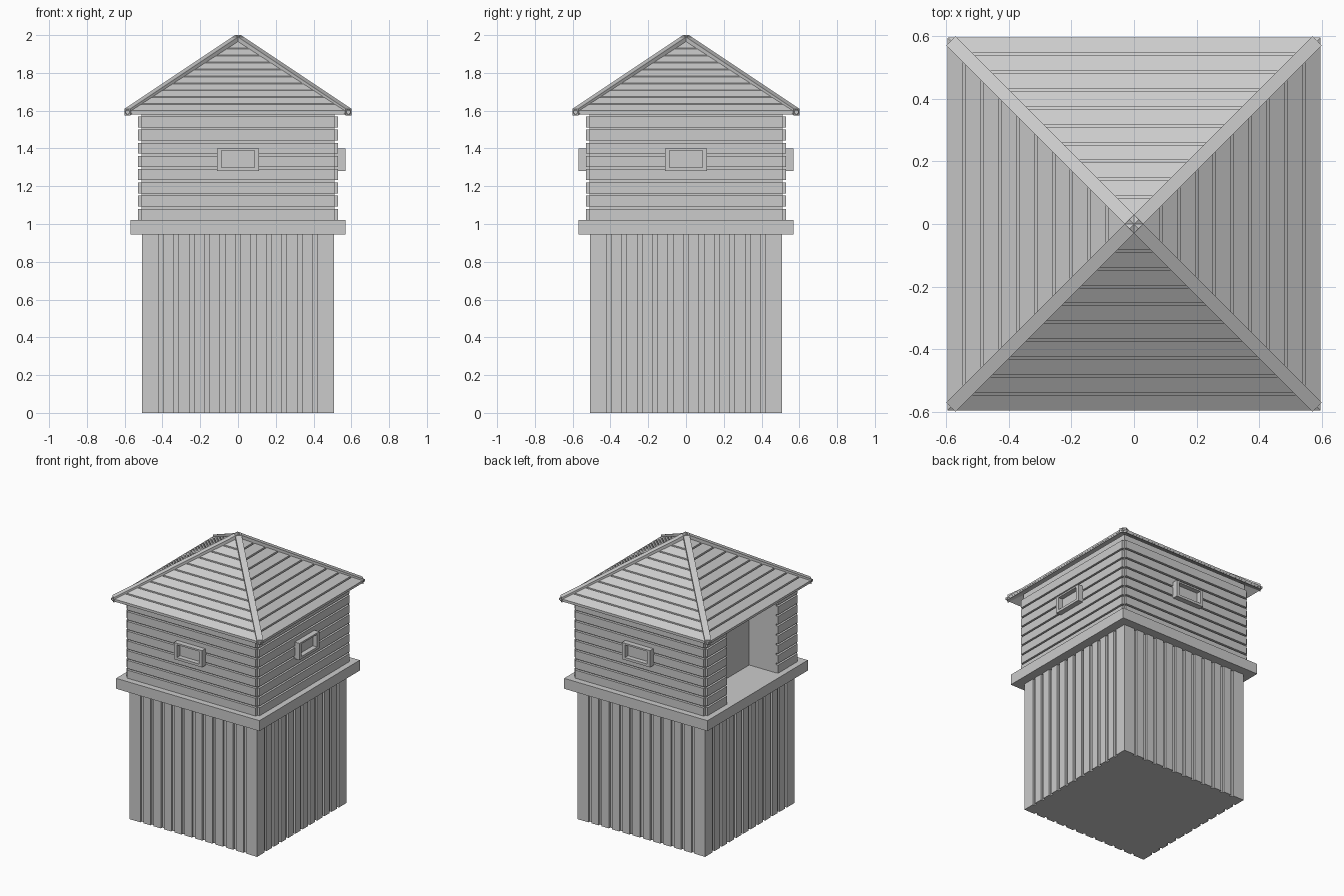
import bpy, bmesh
from math import pi, sqrt
from mathutils import Matrix, Vector

if "Cube" in bpy.data.objects:
    bpy.data.objects.remove(bpy.data.objects["Cube"])


def finish(name, solids, turns=(0,)):
    """One object from eight-cornered solids, repeated at each turn about z."""
    bm = bmesh.new()
    for a in turns:
        rot = Matrix.Rotation(a, 3, 'Z')
        for pts in solids:
            v = [bm.verts.new(rot @ Vector(p)) for p in pts]
            for f in ((3, 2, 1, 0), (4, 5, 6, 7), (0, 1, 5, 4),
                      (1, 2, 6, 5), (2, 3, 7, 6), (3, 0, 4, 7)):
                bm.faces.new([v[i] for i in f])
    bmesh.ops.recalc_face_normals(bm, faces=bm.faces)
    me = bpy.data.meshes.new(name)
    bm.to_mesh(me)
    bm.free()
    ob = bpy.data.objects.new(name, me)
    bpy.context.collection.objects.link(ob)
    return ob


def slab(top, drop):
    """Top quad thickened straight down."""
    return [(x, y, z - drop) for x, y, z in top] + list(top)


def box(x0, x1, y0, y1, z0, z1):
    return slab([(x0, y0, z1), (x1, y0, z1), (x1, y1, z1), (x0, y1, z1)], z1 - z0)


QUARTERS = [k * pi / 2 for k in range(4)]   # front, right, back, left
THREE, LEFT = QUARTERS[:3], QUARTERS[3:]

# Lower storey: core, corner posts and vertical boards
PITCH, GAP, R, CORE = 0.082, 0.024, 0.507, 0.492
finish("base_core", [box(-CORE, CORE, -CORE, CORE, 0, 0.95)])
edge = 5 * PITCH + GAP / 2
finish("corner_posts", [box(edge, R, -R, -CORE, 0, 0.95),
                        box(-R, -edge, -R, -CORE, 0, 0.95)], QUARTERS)
finish("vertical_boards",
       [box(i * PITCH + GAP / 2, (i + 1) * PITCH - GAP / 2, -R, -CORE, 0, 0.95)
        for i in range(-5, 5)], QUARTERS)

# Platform ledge
finish("platform", [box(-0.57, 0.57, -0.57, 0.57, 0.945, 1.02)])

# Cabin core with an open alcove in the left side
W, DOOR, BACK = 0.512, 0.29, -0.30
finish("cabin_core", [box(BACK, W, -W, W, 1.02, 1.58),
                      box(-W, BACK, -W, -DOOR, 1.02, 1.58),
                      box(-W, BACK, DOOR, W, 1.02, 1.58)])
finish("cabin_ceiling", [box(-W, W, -W, W, 1.58, 1.62)])

# Horizontal cladding planks
rows = [(1.022 + 0.07 * i, 1.08 + 0.07 * i) for i in range(8)]
finish("wall_planks", [box(-W, W, -0.53, -W, a, b) for a, b in rows], THREE)
finish("doorway_planks", [box(s, e, -0.53, -W, a, b) for a, b in rows
                          for s, e in ((-W, -DOOR), (DOOR, W))], LEFT)

# Framed windows on three sides
finish("window_frames", [box(-0.112, -0.088, -0.568, -0.51, 1.28, 1.40),
                         box(0.088, 0.112, -0.568, -0.51, 1.28, 1.40),
                         box(-0.088, 0.088, -0.568, -0.51, 1.28, 1.298),
                         box(-0.088, 0.088, -0.568, -0.51, 1.388, 1.40)], THREE)
finish("window_panels", [box(-0.088, 0.088, -0.534, -0.51, 1.298, 1.388)], THREE)


# Roof: under-boarding, stepped rows of planks and hip caps
def roof_strip(d0, d1, lift, drop):
    z0, z1 = (1.985 - 0.647 * d + lift for d in (d0, d1))
    return slab([(-d1, -d1, z1), (d1, -d1, z1), (d0, -d0, z0), (-d0, -d0, z0)], drop)


finish("roof_boarding", [roof_strip(0.002, 0.59, -0.012, 0.012)], QUARTERS)
lines = [0.025] + [0.086 + 0.057 * i for i in range(9)] + [0.599]
finish("roof_planks", [roof_strip(a + 0.004, b - 0.004, 0, 0.014)
                       for a, b in zip(lines, lines[1:])], QUARTERS)
end, h = 0.585 * sqrt(2), 0.021
finish("hip_caps", [slab([(0, -h, 2.0), (end, -h, 1.61), (end, h, 1.61), (0, h, 2.0)], 0.035)],
       [pi / 4 + a for a in QUARTERS])
